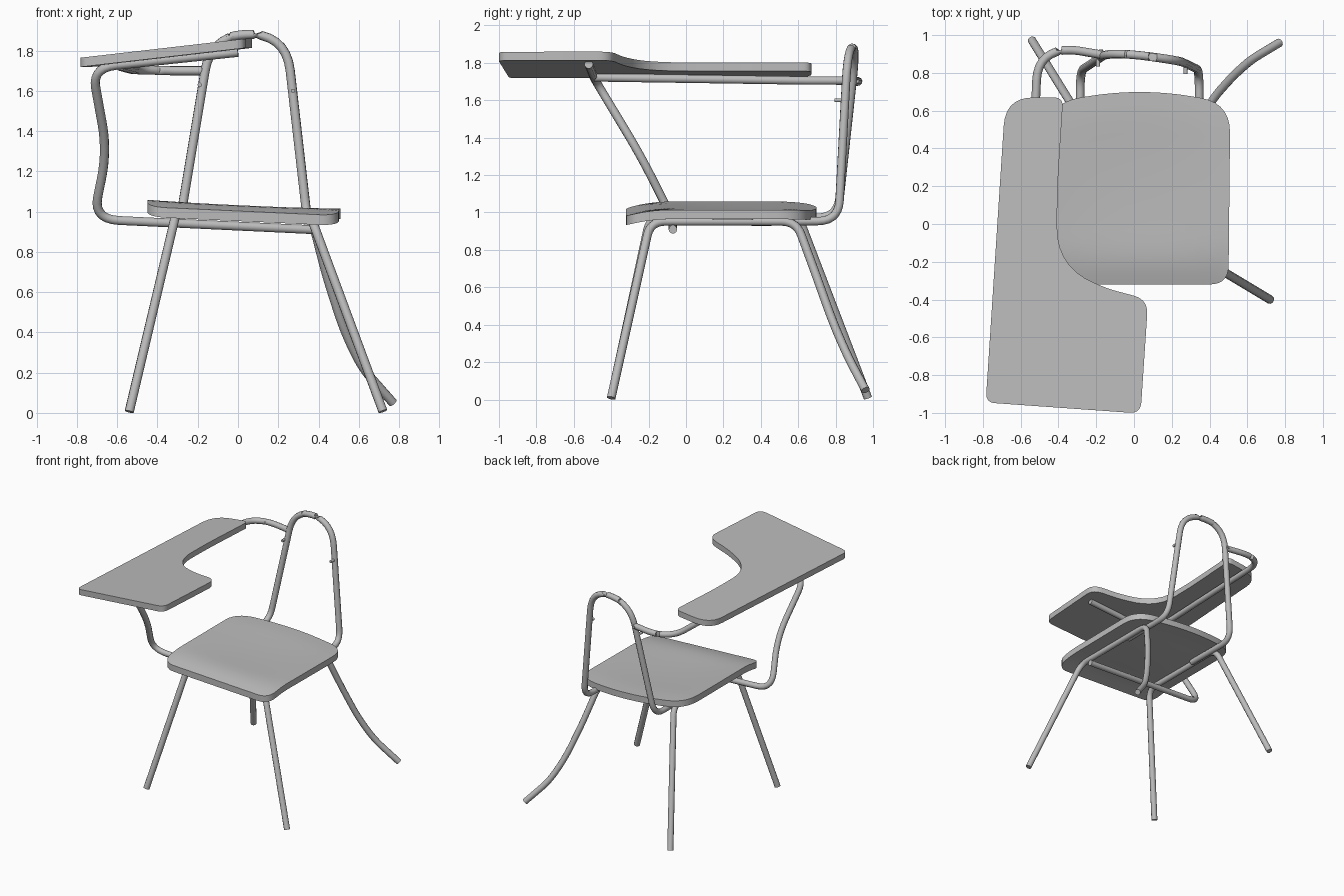
import bpy, bmesh
from mathutils import Vector

cube = bpy.data.objects.get("Cube")
if cube:
    bpy.data.objects.remove(cube, do_unlink=True)

GREY = (0.5, 0.5, 0.5, 1)
mat = bpy.data.materials.new("plain_grey")
mat.use_nodes = True
mat.diffuse_color = GREY
mat.node_tree.nodes["Principled BSDF"].inputs["Base Color"].default_value = GREY
TUBE = 0.023


def rounded(corners, closed=False, steps=7):
    """Round each corner; the last number of a corner is its trim length."""
    pts = []
    n = len(corners)
    for i, (*co, trim) in enumerate(corners):
        p = Vector(co)
        if trim == 0 or (not closed and i in (0, n - 1)):
            pts.append(p)
            continue
        prev = Vector(corners[i - 1][:-1])
        nxt = Vector(corners[(i + 1) % n][:-1])
        a = p + (prev - p).normalized() * trim
        b = p + (nxt - p).normalized() * trim
        for s in range(steps + 1):
            t = s / steps
            pts.append(a * (1 - t) ** 2 + p * 2 * t * (1 - t) + b * t * t)
    return pts


def finish(obj):
    bpy.ops.object.select_all(action='DESELECT')
    obj.select_set(True)
    bpy.context.view_layer.objects.active = obj
    if obj.type == 'CURVE':
        bpy.ops.object.convert(target='MESH')
        obj = bpy.context.object
    bpy.ops.object.shade_smooth_by_angle(angle=0.7)


def tube(name, corners, radius=TUBE):
    pts = rounded(corners)
    cu = bpy.data.curves.new(name, 'CURVE')
    cu.dimensions = '3D'
    cu.bevel_depth = radius
    cu.bevel_resolution = 3
    cu.use_fill_caps = True
    sp = cu.splines.new('POLY')
    sp.points.add(len(pts) - 1)
    for sp_pt, p in zip(sp.points, pts):
        sp_pt.co = (*p, 1)
    cu.materials.append(mat)
    obj = bpy.data.objects.new(name, cu)
    bpy.context.collection.objects.link(obj)
    finish(obj)


def slab(name, outline, height, thick, rings=1):
    """Board whose top follows height(x, y), in rings about its centre."""
    bm = bmesh.new()
    mid = sum(outline, Vector((0, 0))) / len(outline)
    edges = []
    for drop in (0, thick):
        loops = []
        for k in range(rings):
            f = 1 - k / rings
            flat = [mid + (p - mid) * f for p in outline]
            loops.append([bm.verts.new((p.x, p.y, height(p.x, p.y) - drop)) for p in flat])
        for a, b in zip(loops, loops[1:]):
            for i in range(len(a)):
                bm.faces.new((a[i - 1], a[i], b[i], b[i - 1]))
        bm.faces.new(loops[-1])
        edges.append(loops[0])
    a, b = edges
    for i in range(len(a)):
        bm.faces.new((a[i - 1], a[i], b[i], b[i - 1]))
    bmesh.ops.triangulate(bm, faces=[f for f in bm.faces if len(f.verts) > 4])
    bmesh.ops.recalc_face_normals(bm, faces=bm.faces)
    me = bpy.data.meshes.new(name)
    bm.to_mesh(me)
    bm.free()
    me.materials.append(mat)
    obj = bpy.data.objects.new(name, me)
    bpy.context.collection.objects.link(obj)
    finish(obj)


# Seat: dished board, tilted sideways, with a drooping front lip
def seat_height(x, y):
    lip = max(0, -0.08 - y) / 0.24
    back = max(0, y - 0.5) / 0.2
    u, v = (x - 0.03) / 0.48, (y - 0.25) / 0.45
    dish = max(0, 1 - u * u) * max(0, 1 - v * v)
    return 1.038 - 0.046 * x - 0.035 * lip ** 2 - 0.012 * back ** 2 - 0.015 * dish


seat = rounded([(-0.45, -0.32, 0.1), (0.5, -0.32, 0.1), (0.51, 0.64, 0.16),
                (0.03, 0.725, 0.3), (-0.45, 0.64, 0.16)], closed=True)
# Even out the long straight sides so that the surface bends cleanly
dense = []
for i, p in enumerate(seat):
    q = seat[(i + 1) % len(seat)]
    n = max(1, round((q - p).length / 0.06))
    dense += [p.lerp(q, j / n) for j in range(n)]
slab("seat", dense, seat_height, 0.05, rings=8)

# Writing board with a curved cutout
desk = rounded([(-0.785, -0.945, 0.05), (0.035, -1.003, 0.06), (0.075, -0.4, 0.08),
                (-0.13, -0.345, 0.04), (-0.41, -0.23, 0.22), (-0.405, 0.2, 0.12),
                (-0.375, 0.67, 0.05), (-0.68, 0.67, 0.15)], closed=True)
slab("writing_board", desk, lambda x, y: 1.849 + 0.115 * x - 0.006 * y, 0.046)

# Side frames: front leg, seat rail and rear leg in one bent tube
tube("left_side_frame", [(-0.54, -0.4, 0.006, 0), (-0.31, -0.19, 0.982, 0.08),
                         (-0.31, 0.6, 0.982, 0.08), (-0.54, 0.972, 0.01, 0)])
tube("right_side_frame", [(0.72, -0.4, 0.008, 0), (0.37, -0.19, 0.952, 0.08),
                          (0.37, 0.59, 0.952, 0.08), (0.44, 0.69, 0.68, 0.1),
                          (0.53, 0.79, 0.4, 0.12), (0.62, 0.87, 0.22, 0.08),
                          (0.77, 0.96, 0.05, 0)])

# Backrest hoop, running forward under the seat
tube("backrest_hoop", [(-0.285, 0.35, 0.975, 0), (-0.285, 0.81, 0.972, 0.11),
                       (-0.14, 0.905, 1.84, 0.14), (0.02, 0.895, 1.885, 0.08),
                       (0.24, 0.865, 1.87, 0.17), (0.345, 0.815, 0.955, 0.11),
                       (0.345, 0.35, 0.95, 0)])

# Board support: crossbar under the seat, wavy riser and bar under the board
tube("board_support", [(0.38, -0.07, 0.91, 0), (-0.72, -0.07, 0.962, 0.13),
                       (-0.65, -0.24, 1.3, 0.16), (-0.725, -0.49, 1.715, 0.12),
                       (0.0, -0.52, 1.792, 0)])

# Long arm from the hoop to under the board
tube("board_arm", [(-0.585, -0.49, 1.722, 0), (-0.52, 0.66, 1.705, 0.06),
                   (-0.51, 0.9, 1.705, 0.14), (-0.34, 0.925, 1.7, 0.06),
                   (-0.165, 0.895, 1.7, 0)])

# Small bolts on the hoop
for name, x, y, z in (("left_lower_bolt", -0.19, 0.86, 1.63),
                      ("right_bolt", 0.273, 0.82, 1.6),
                      ("arm_bolt", -0.175, 0.9, 1.7)):
    tube(name, [(x, y - 0.025, z, 0), (x, y + 0.025, z, 0)], 0.011)
